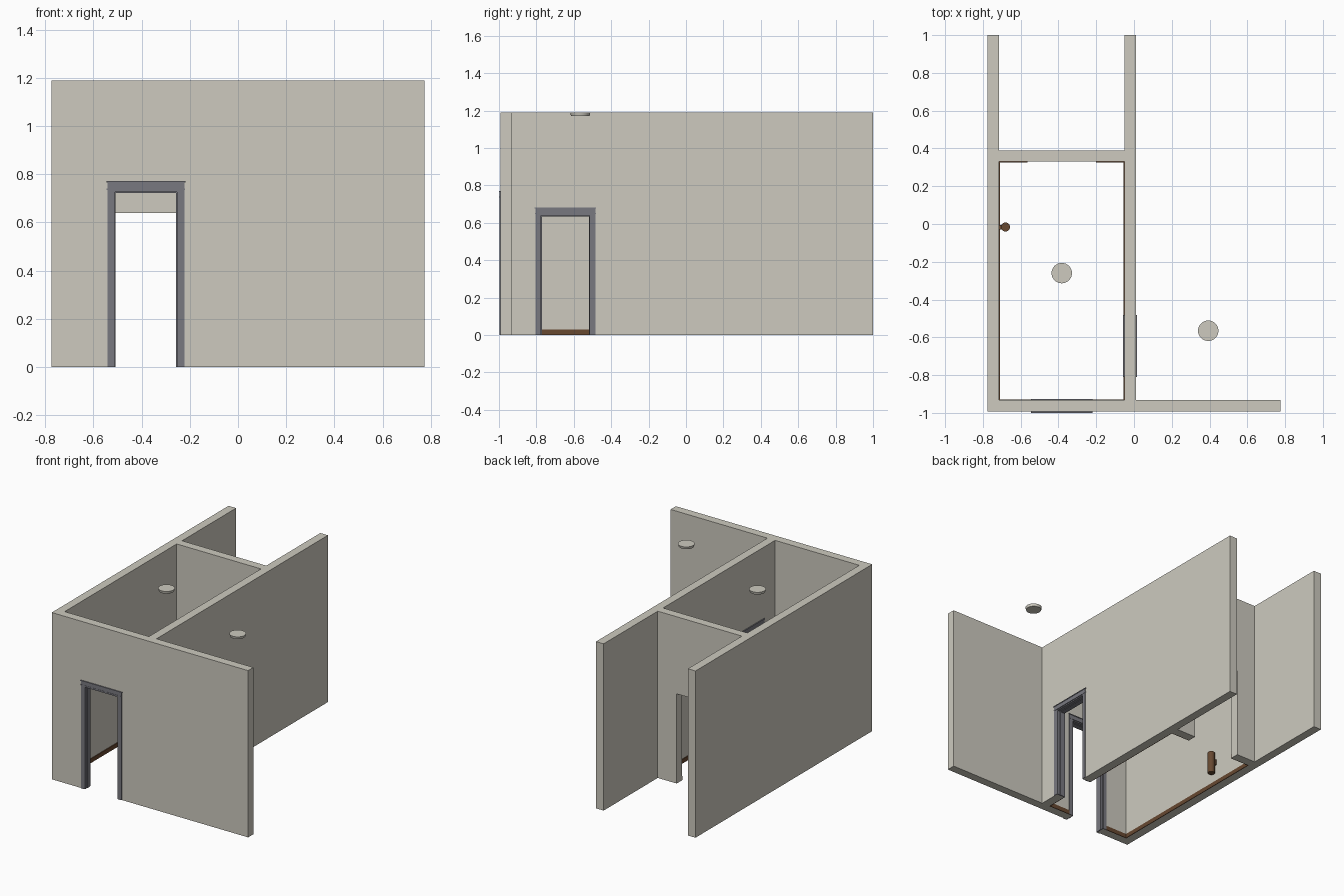
import bpy, bmesh, math
from mathutils import Matrix, Vector

if "Cube" in bpy.data.objects:
    bpy.data.objects.remove(bpy.data.objects["Cube"])


def material(name, rgb):
    m = bpy.data.materials.new(name)
    m.diffuse_color = (*rgb, 1)
    m.use_nodes = True
    m.node_tree.nodes["Principled BSDF"].inputs["Base Color"].default_value = m.diffuse_color
    return m


PLASTER = material("warm_plaster", (0.61, 0.59, 0.52))
TRIM = material("grey_trim", (0.19, 0.19, 0.215))
WOOD = material("brown_wood", (0.135, 0.065, 0.03))
H = 1.19


def finish(bm, name, mat, matrix=Matrix()):
    bmesh.ops.transform(bm, matrix=matrix, verts=bm.verts)
    bmesh.ops.recalc_face_normals(bm, faces=bm.faces)
    me = bpy.data.meshes.new(name)
    bm.to_mesh(me)
    bm.free()
    me.materials.append(mat)
    ob = bpy.data.objects.new(name, me)
    bpy.context.collection.objects.link(ob)
    return ob


def panel(name, mat, outline, y0, y1, matrix=Matrix()):
    """Extrude an x/z outline from y0 to y1."""
    bm = bmesh.new()
    face = bm.faces.new([bm.verts.new((x, y0, z)) for x, z in outline])
    new = bmesh.ops.extrude_face_region(bm, geom=[face])["geom"]
    bmesh.ops.translate(bm, vec=(0, y1 - y0, 0),
                        verts=[v for v in new if isinstance(v, bmesh.types.BMVert)])
    return finish(bm, name, mat, matrix)


def box(name, mat, x0, x1, y0, y1, z0, z1, matrix=Matrix()):
    return panel(name, mat, [(x0, z0), (x1, z0), (x1, z1), (x0, z1)], y0, y1, matrix)


def arch(x0, x1, top, a, b, h):
    """Outline of a rectangle with a doorway a..b of height h cut from the floor."""
    return [(x0, 0), (a, 0), (a, h), (b, h), (b, 0), (x1, 0), (x1, top), (x0, top)]


def cylinder(name, mat, center, r1, r2, depth, sides=32):
    bm = bmesh.new()
    bmesh.ops.create_cone(bm, cap_ends=True, segments=sides, radius1=r1, radius2=r2, depth=depth)
    ob = finish(bm, name, mat, Matrix.Translation(center))
    for p in ob.data.polygons:
        p.use_smooth = len(p.vertices) == 4
    ob.data.set_sharp_from_angle(angle=math.radians(40))
    return ob


def door_frame(name, h, matrix):
    """Lining, stop, casings and head caps around a wall spanning local y -0.03..0.03."""
    panel(name + "_lining", TRIM, arch(-.136, .136, h + .008, -.129, .129, h), -.031, .031, matrix)
    panel(name + "_stop", TRIM, arch(-.1295, .1295, h + .001, -.126, .126, h - .004), -.008, .012, matrix)
    for s, side in ((-1, "outer"), (1, "inner")):
        def layer(part, x0, x1, depth, z0, z1):
            y = sorted((s * .0295, s * (.03 + depth)))
            box(f"{name}_{side}_{part}", TRIM, x0, x1, *y, z0, z1, matrix)
        layer("left_casing", -.16, -.132, .0045, 0, h + .008)
        layer("right_casing", .132, .16, .0045, 0, h + .008)
        layer("head_bead", -.163, .163, .006, h + .008, h + .014)
        layer("head_board", -.16, .16, .0045, h + .014, h + .038)
        layer("head_cap", -.164, .164, .007, h + .038, h + .044)


# Placement of walls: local x runs along each wall
C = -0.3825
front = Matrix.Translation((C, -.963, 0))
side = Matrix.Translation((-.02, -.645, 0)) @ Matrix.Rotation(math.pi / 2, 4, 'Z')

# Walls
panel("front_wall", PLASTER, arch(-.775 - C, .775 - C, H, -.135, .135, .734), -.03, .03, front)
panel("middle_wall", PLASTER, arch(-.288, 1.645, H, -.135, .135, .645), -.03, .03, side)
box("left_wall", PLASTER, -.775, -.715, -.933, 1, 0, H)
panel("back_wall", PLASTER, arch(-.715, -.05, H, -.565, -.20, .64), .33, .39)

# Door frames
door_frame("front_door", .727, front)
door_frame("side_door", .638, side)

# Baseboards around the inside of the enclosed room
T, B = .005, .03
for name, x0, x1, y0, y1 in (
        ("left", -.715, -.715 + T, -.933, .33),
        ("front_left", -.715, C - .16, -.933, -.933 + T),
        ("front_right", C + .16, -.05, -.933, -.933 + T),
        ("middle_front", -.05 - T, -.05, -.933, -.805),
        ("middle_back", -.05 - T, -.05, -.485, .33),
        ("back_left", -.715, -.565, .33 - T, .33),
        ("back_right", -.20, -.05, .33 - T, .33)):
    box(name + "_baseboard", WOOD, x0, x1, y0, y1, 0, B)

# Round ceiling lights
for name, x, y in (("room_light", C, -.26), ("hall_light", .393, -.565)):
    cylinder(name, PLASTER, Vector((x, y, H - .009)), .05, .054, .018)

# Wall fixture: upright cylinder on a small bracket
cylinder("wall_fixture", WOOD, Vector((-.68, -.016, .158)), .024, .024, .155, 24)
box("wall_fixture_bracket", WOOD, -.716, -.69, -.028, -.004, .15, .19)
